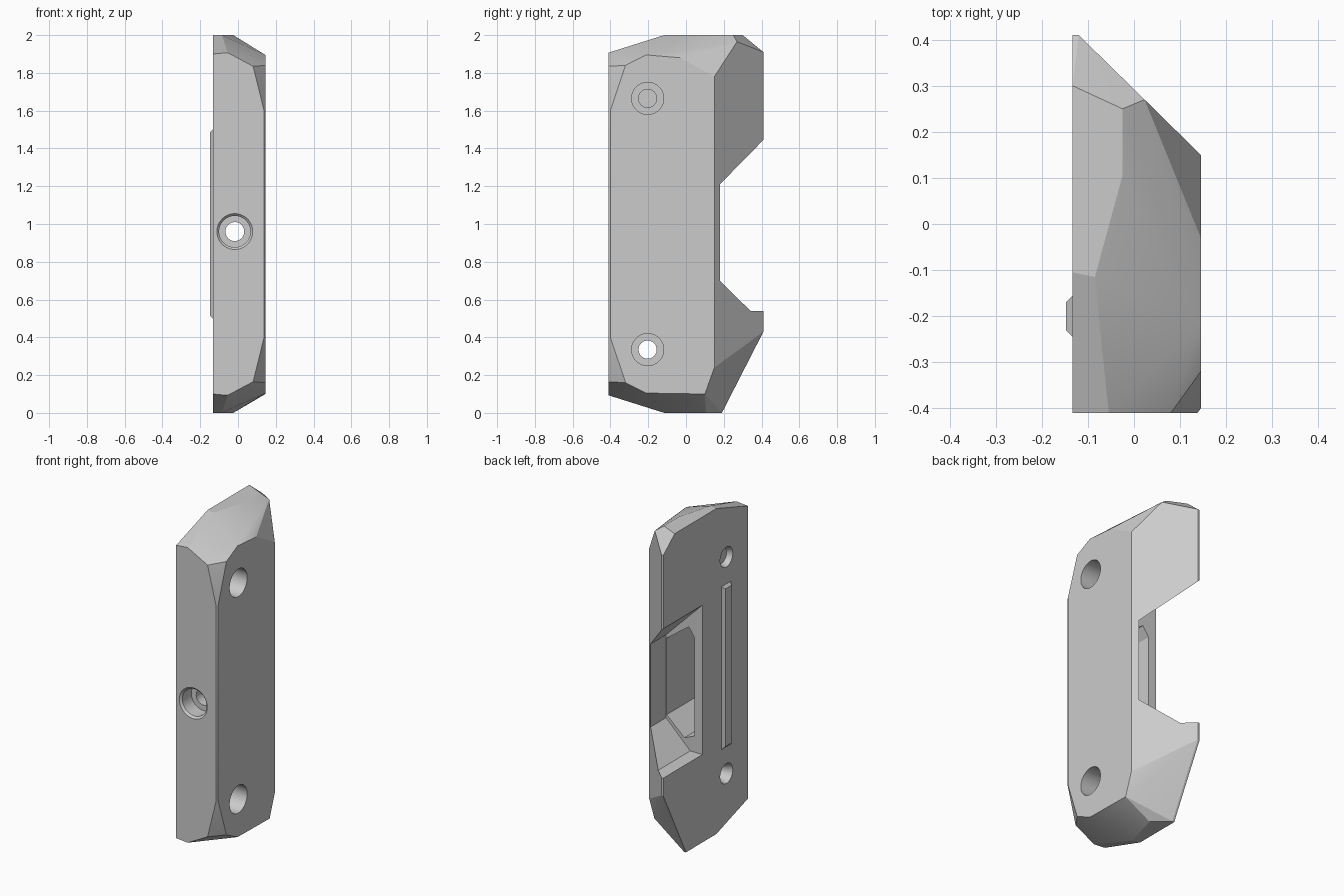
import bpy, bmesh, math
from mathutils import Matrix, Vector

cube = bpy.data.objects.get("Cube")
if cube:
    bpy.data.objects.remove(cube, do_unlink=True)

grey = bpy.data.materials.new("plain grey")
grey.use_nodes = True
COLOUR = (0.6, 0.6, 0.6, 1)
grey.diffuse_color = COLOUR
grey.node_tree.nodes["Principled BSDF"].inputs["Base Color"].default_value = COLOUR


def add_object(name, bm):
    bmesh.ops.recalc_face_normals(bm, faces=bm.faces)
    mesh = bpy.data.meshes.new(name)
    bm.to_mesh(mesh)
    bm.free()
    mesh.materials.append(grey)
    obj = bpy.data.objects.new(name, mesh)
    bpy.context.collection.objects.link(obj)
    return obj


def hull(name, points):
    """Convex faceted solid around a few corner points."""
    bm = bmesh.new()
    for p in points:
        bm.verts.new(p)
    bmesh.ops.convex_hull(bm, input=bm.verts)
    loose = [v for v in bm.verts if not v.link_faces]
    bmesh.ops.delete(bm, geom=loose, context='VERTS')
    bmesh.ops.dissolve_limit(bm, angle_limit=math.radians(1),
                             verts=bm.verts, edges=bm.edges)
    return add_object(name, bm)


def prism(name, section, y0, y1):
    return hull(name, [(x, y, z) for x, z in section for y in (y0, y1)])


def bore(name, start, end, r0, r1=None):
    """Round cutter from start to end, optionally tapered."""
    a, b = Vector(start), Vector(end)
    turn = (b - a).to_track_quat('Z', 'Y').to_matrix().to_4x4()
    bm = bmesh.new()
    bmesh.ops.create_cone(bm, cap_ends=True, segments=48, radius1=r0,
                          radius2=r0 if r1 is None else r1,
                          depth=(b - a).length,
                          matrix=Matrix.Translation((a + b) / 2) @ turn)
    return add_object(name, bm)


def cut(target, cutter):
    mod = target.modifiers.new("cut", 'BOOLEAN')
    mod.operation, mod.solver, mod.object = 'DIFFERENCE', 'EXACT', cutter
    bpy.context.view_layer.objects.active = target
    bpy.ops.object.modifier_apply(modifier=mod.name)
    bpy.data.objects.remove(cutter, do_unlink=True)


# Faceted shell: front, outer face, sloping back and both ends
IN, LIP, OUT = -0.133, -0.12, 0.145
FRONT, BACK = -0.41, 0.41
corners = []
for side in (1, -1):
    def end(x, y, drop):
        corners.append((x, y, 1 + side * (1 - drop)))
    end(IN, FRONT, 0.1)
    end(-0.055, FRONT, 0.093)
    end(0.035, FRONT, 0.165)
    end(0.08, FRONT, 0.165)
    end(0.138, FRONT, 0.4)
    end(OUT, FRONT + 0.01, 0.4)
    end(OUT, -0.32, 0.16)
    end(OUT, -0.21, 0.105)
    end(OUT, -0.03, 0.12)
    end(IN, -0.105, 0)
    end(-0.085, -0.115, 0)
    end(-0.025, 0.105, 0)

corners += [
    # top back
    (IN, 0.3, 2), (-0.025, 0.25, 2), (0.023, 0.27, 1.965),
    (OUT, 0.15, 1.78), (IN, BACK, 1.91), (LIP, BACK, 1.91),
    # bottom back
    (IN, 0.19, 0), (LIP, 0.19, 0), (OUT, 0.1, 0.1),
    (OUT, 0.15, 0.24), (IN, BACK, 0.43), (LIP, BACK, 0.43),
]
body = hull("body", corners)

# Pocket with flared ends, open to the back and the inner face
cut(body, prism("pocket_cutter",
                [(-0.2, 0.54), (-0.05, 0.54), (0.115, 0.7),
                 (0.115, 1.21), (-0.2, 1.525)], 0.03, 0.6))

# Deeper chamber behind the pocket wall
cut(body, prism("chamber_cutter",
                [(0.11, 0.72), (-0.01, 0.61), (-0.08, 0.64),
                 (-0.08, 1.24), (-0.04, 1.3), (0.11, 1.19)], -0.25, 0.08))

# Front hole with counterbore and chamfered rim
HX, HZ = -0.017, 0.96
cut(body, bore("front_bore", (HX, -0.5, HZ), (HX, -0.2, HZ), 0.05))
cut(body, bore("front_counterbore", (HX, -0.5, HZ), (HX, -0.31, HZ), 0.083))
cut(body, bore("front_rim", (HX, -0.42, HZ), (HX, -0.398, HZ), 0.105, 0.083))

# Two bolt holes through the sides
for z in (0.335, 1.665):
    y = -0.203
    cut(body, bore("bolt_bore", (-0.3, y, z), (0.3, y, z), 0.048))
    cut(body, bore("bolt_counterbore", (0.3, y, z), (0, y, z), 0.085))
    cut(body, bore("bolt_seat", (-0.145, y, z), (-0.1, y, z), 0.066, 0.048))

# Locating rib on the inner face
rib = hull("locating_rib",
           [(x, -0.2 + s * w, z) for s in (-1, 1)
            for x, w, z0, z1 in ((-0.125, 0.045, 0.5, 1.5),
                                 (-0.133, 0.045, 0.5, 1.5),
                                 (-0.148, 0.03, 0.515, 1.485))
            for z in (z0, z1)])

# Smooth the round bores while the facets stay crisp
bpy.ops.object.select_all(action='DESELECT')
body.select_set(True)
bpy.context.view_layer.objects.active = body
bpy.ops.object.shade_smooth_by_angle(angle=math.radians(12))
